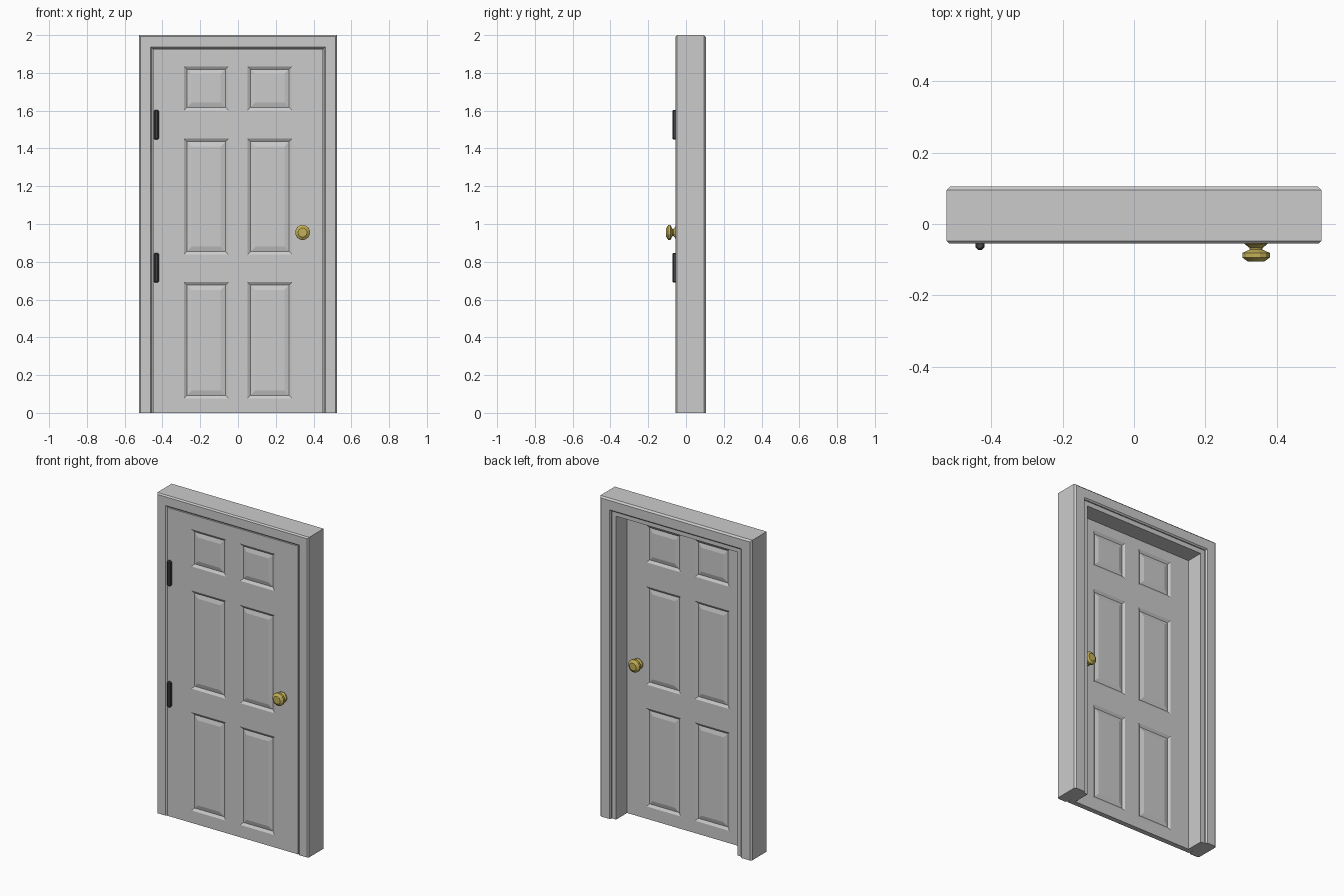
import bpy, bmesh, math

if "Cube" in bpy.data.objects:
    bpy.data.objects.remove(bpy.data.objects["Cube"])

def material(name, rgb):
    m = bpy.data.materials.new(name)
    m.diffuse_color = (*rgb, 1)
    m.use_nodes = True
    m.node_tree.nodes["Principled BSDF"].inputs["Base Color"].default_value = m.diffuse_color
    return m

def finish(name, bm, mat=None):
    bmesh.ops.remove_doubles(bm, verts=bm.verts, dist=1e-5)
    bmesh.ops.recalc_face_normals(bm, faces=bm.faces)
    me = bpy.data.meshes.new(name)
    bm.to_mesh(me)
    bm.free()
    ob = bpy.data.objects.new(name, me)
    bpy.context.collection.objects.link(ob)
    if mat:
        me.materials.append(mat)
    return ob

def bridge(bm, a, b, closed=True):
    n = len(a)
    for i in range(n if closed else n - 1):
        j = (i + 1) % n
        bm.faces.new((a[i], a[j], b[j], b[i]))

def lathe(name, profile, sides, loc, direction, mat):
    # revolve (radius, distance) around the local axis; direction is 'y' or 'z' with sign
    axis, sign = direction
    bm = bmesh.new()
    rings = []
    for r, d in profile:
        ring = []
        for i in range(sides):
            t = 2 * math.pi * (i + .5) / sides
            u, v = r * math.cos(t), r * math.sin(t)
            ring.append(bm.verts.new((u, sign * d, v) if axis == 'y' else (u, v, sign * d)))
        rings.append(ring)
    for a, b in zip(rings, rings[1:]):
        bridge(bm, a, b)
    bm.faces.new(rings[0])
    bm.faces.new(rings[-1])
    ob = finish(name, bm, mat)
    ob.location = loc
    return ob

brass = material("brass", (.55, .44, .1))
iron = material("dark_iron", (.06, .06, .065))

# Frame: chamfered section with door stop, swept around the opening
section = [(.525, -.047), (.517, -.055), (.463, -.055), (.455, -.047),
           (.455, -.018), (.42, -.018), (.42, .09), (.449, .09),
           (.449, .097), (.457, .105), (.515, .105), (.525, .095)]
bm = bmesh.new()
stations = [[], [], [], []]
for x, y in section:
    top = x + 1.475
    for st, p in zip(stations, [(-x, y, 0), (-x, y, top), (x, y, top), (x, y, 0)]):
        st.append(bm.verts.new(p))
for a, b in zip(stations, stations[1:]):
    bridge(bm, a, b)
bm.faces.new(stations[0])
bm.faces.new(stations[-1])
finish("door_frame", bm)

# Door leaf: six raised panels on each side
FRONT, BACK = -.05, -.018
xs = [-.451, -.287, -.05, .05, .287, .451]
zs = [0, .077, .692, .838, 1.452, 1.602, 1.835, 1.926]
steps = [(.016, .01), (.042, .003)]   # inset, depth below the surface
bm = bmesh.new()

def rect(x0, x1, z0, z1, y, inset=0):
    return [bm.verts.new((x, y, z)) for x, z in
            ((x0 + inset, z0 + inset), (x1 - inset, z0 + inset),
             (x1 - inset, z1 - inset), (x0 + inset, z1 - inset))]

for y, inward in ((FRONT, 1), (BACK, -1)):
    for i in range(len(xs) - 1):
        for j in range(len(zs) - 1):
            cell = (xs[i], xs[i + 1], zs[j], zs[j + 1])
            loop = rect(*cell, y)
            if i % 2 and j % 2:
                for inset, depth in steps:
                    inner = rect(*cell, y + inward * depth, inset)
                    bridge(bm, loop, inner)
                    loop = inner
            bm.faces.new(loop)
bmesh.ops.remove_doubles(bm, verts=bm.verts, dist=1e-5)
rim = [e for e in bm.edges if e.is_boundary]
bmesh.ops.bridge_loops(bm, edges=rim)
finish("door_leaf", bm)

# Knobs on both faces
knob = [(.033, -.002), (.033, .006), (.019, .017), (.019, .022),
        (.04, .031), (.04, .044), (.024, .055)]
lathe("front_knob", knob, 12, (.342, FRONT, .955), ('y', -1), brass)
lathe("back_knob", knob, 12, (.342, BACK, .955), ('y', 1), brass)

# Hinge barrels
barrel = [(.009, -.078), (.0135, -.073), (.0135, .073), (.009, .078)]
for name, z in (("upper_hinge", 1.525), ("lower_hinge", .768)):
    lathe(name, barrel, 8, (-.432, -.06, z), ('z', 1), iron)
